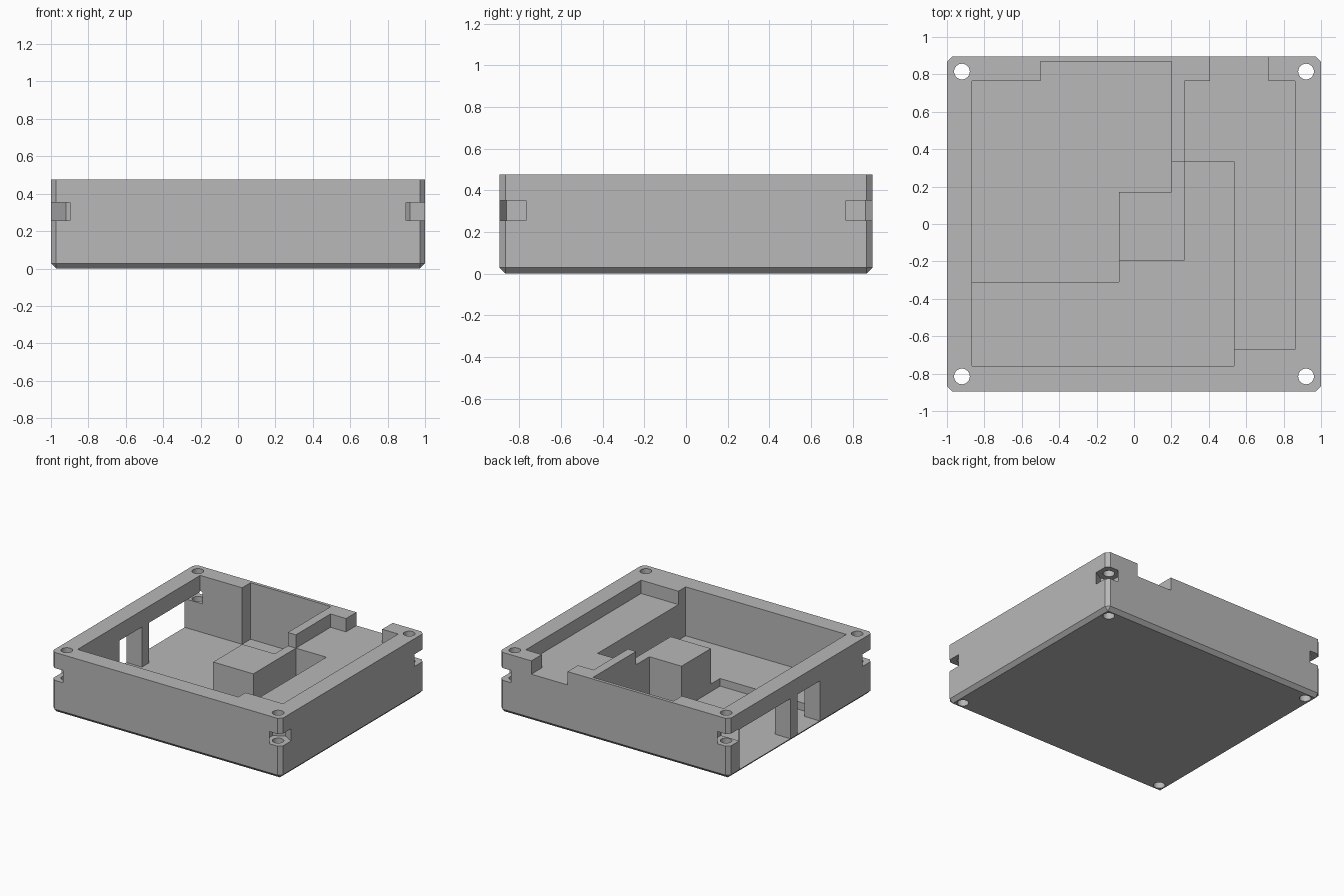
import bpy, bmesh, math

if "Cube" in bpy.data.objects:
    bpy.data.objects.remove(bpy.data.objects["Cube"], do_unlink=True)

W, D, H = 1.0, 0.895, 0.475      # half width, half depth, height
CHAMFER = 0.028
HOLE_X, HOLE_Y, HOLE_R = 0.92, 0.815, 0.042
SHELF, STEP, FLOOR, OVER = 0.37, 0.09, 0.03, 0.6

grey = bpy.data.materials.new("plain grey")
grey.use_nodes = True
colour = (0.48, 0.48, 0.48, 1)
grey.diffuse_color = colour
grey.node_tree.nodes["Principled BSDF"].inputs["Base Color"].default_value = colour


def prism(name, outline, z0, z1):
    """Upright solid from a flat outline."""
    bm = bmesh.new()
    base = bm.faces.new([bm.verts.new((x, y, z0)) for x, y in outline])
    top = bmesh.ops.extrude_face_region(bm, geom=[base])["geom"]
    verts = [g for g in top if isinstance(g, bmesh.types.BMVert)]
    bmesh.ops.translate(bm, verts=verts, vec=(0, 0, z1 - z0))
    bmesh.ops.recalc_face_normals(bm, faces=bm.faces)
    mesh = bpy.data.meshes.new(name)
    bm.to_mesh(mesh)
    bm.free()
    mesh.materials.append(grey)
    ob = bpy.data.objects.new(name, mesh)
    bpy.context.collection.objects.link(ob)
    return ob


def rect(x0, x1, y0, y1):
    return [(x0, y0), (x1, y0), (x1, y1), (x0, y1)]


# Outer block with chamfered upright and bottom edges
body = prism("enclosure_tray", rect(-W, W, -D, D), 0, H)
bm = bmesh.new()
bm.from_mesh(body.data)
edges = [e for e in bm.edges if min(v.co.z for v in e.verts) < 0.01]
bmesh.ops.bevel(bm, geom=edges, offset=CHAMFER, segments=1, affect='EDGES')
bm.to_mesh(body.data)
bm.free()

cutters = []

# Upper recess at shelf height, open through the back wall
cutters.append(prism("upper_recess", [
    (-.865, -.76), (.535, -.76), (.535, -.67), (.86, -.67), (.86, .765),
    (.72, .765), (.72, 1), (.405, 1), (.405, .765), (.27, .765),
    (.27, .335), (.2, .335), (.2, .87), (-.5, .87), (-.5, .765),
    (-.865, .765)], SHELF, OVER))

# Deep back pocket
cutters.append(prism("deep_pocket", [
    (-.865, -.31), (-.08, -.31), (-.08, .17), (.2, .17), (.2, .87),
    (-.5, .87), (-.5, .765), (-.865, .765)], FLOOR, OVER))

# Front pocket wrapping around the middle block
cutters.append(prism("front_pocket", [
    (-.865, -.76), (.535, -.76), (.535, .335), (.27, .335),
    (.27, -.195), (-.865, -.195)], STEP, OVER - 0.1))

# Two side windows with a post between them
for name, y0, y1 in (("large_window", .13, .765), ("small_window", -.236, .04)):
    cutters.append(prism(name, rect(-1.1, -.8, y0, y1), FLOOR, .345))

# Corner screw holes and hexagonal nut slots open to the outside
slot = [(-.08, -.046), (0, -.092), (.08, -.046), (.2, -.046), (.2, .2),
        (-.019, .2), (-.021, .08), (-.08, .046)]
ring = [(HOLE_R * math.cos(i * math.tau / 32), HOLE_R * math.sin(i * math.tau / 32))
        for i in range(32)]
for sx in (-1, 1):
    for sy in (-1, 1):
        for name, shape, z0, z1 in (("nut_slot", slot, .256, .352),
                                    ("screw_hole", ring, -.1, OVER)):
            outline = [(sx * (HOLE_X + x), sy * (HOLE_Y + y)) for x, y in shape]
            cutters.append(prism(name, outline, z0, z1))

# Cut everything, then keep only the finished tray
for cutter in cutters:
    cutter.hide_render = True
    mod = body.modifiers.new(cutter.name, 'BOOLEAN')
    mod.operation = 'DIFFERENCE'
    mod.solver = 'EXACT'
    mod.object = cutter
bpy.context.view_layer.update()
graph = bpy.context.evaluated_depsgraph_get()
result = bpy.data.meshes.new_from_object(body.evaluated_get(graph))
body.modifiers.clear()
body.data = result
for cutter in cutters:
    bpy.data.objects.remove(cutter, do_unlink=True)

# Smooth hole walls, crisp edges elsewhere
bpy.ops.object.select_all(action='DESELECT')
body.select_set(True)
bpy.context.view_layer.objects.active = body
bpy.ops.object.shade_smooth_by_angle(angle=math.radians(25))
